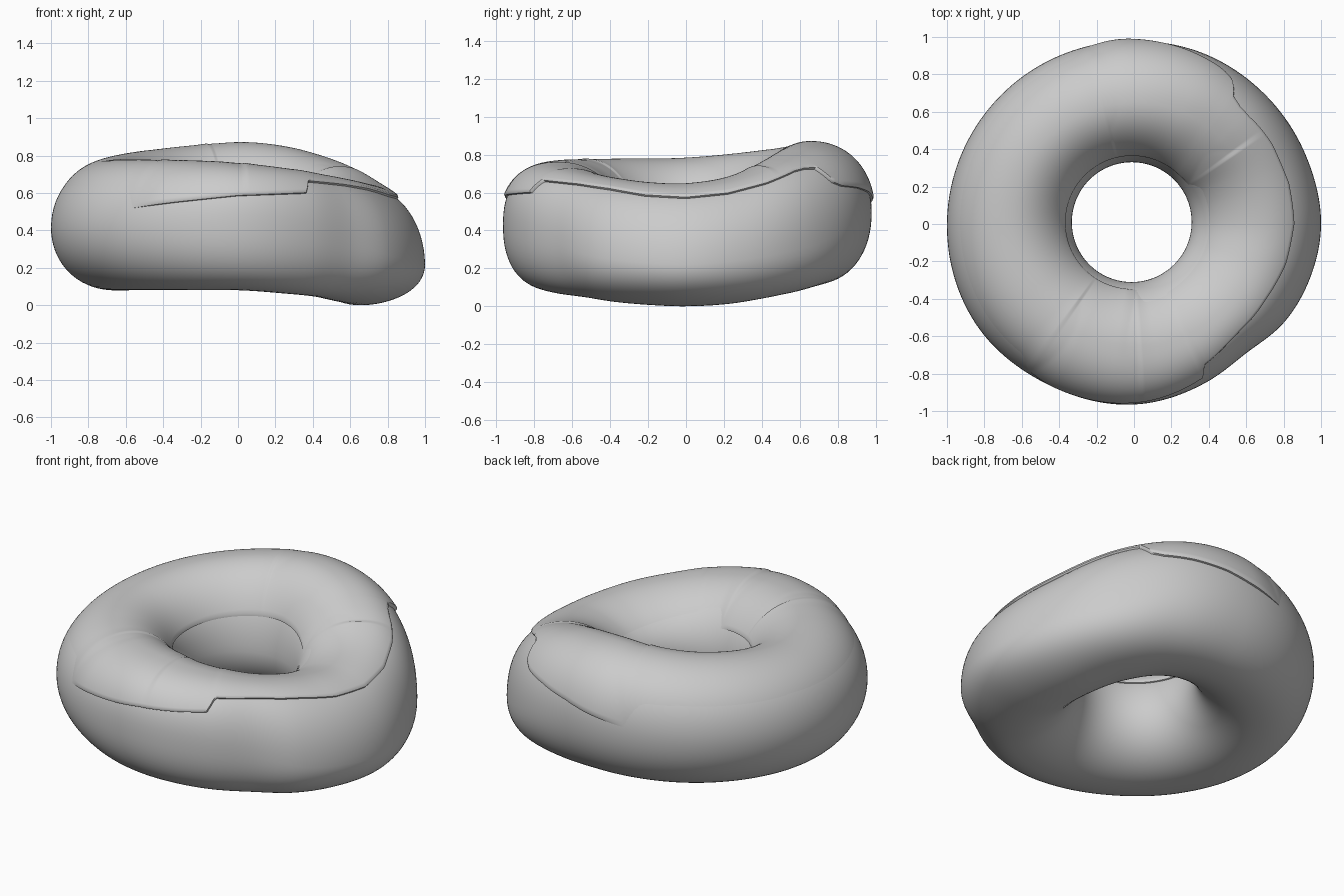
import bpy, math

if "Cube" in bpy.data.objects:
    bpy.data.objects.remove(bpy.data.objects["Cube"])

# angle, outer radius, height of widest point, top, bottom, squareness
SHAPE = [
    (0, 1.00, .22, .645, .00, 2.1), (20, .99, .25, .68, .013, 2.2),
    (45, .985, .33, .775, .06, 2.4), (67, .985, .44, .845, .10, 2.3),
    (90, .98, .50, .87, .115, 2.2), (135, .99, .47, .83, .10, 2.1),
    (180, 1.00, .42, .785, .08, 2.1), (213, 1.00, .42, .78, .08, 2.1),
    (240, .975, .43, .775, .08, 2.2), (270, .965, .44, .76, .08, 2.5),
    (295, .93, .40, .725, .06, 2.5), (311, .915, .34, .695, .045, 2.4),
    (327, .96, .27, .67, .022, 2.2), (343, .985, .235, .65, .007, 2.1)]
# angle, height of the icing's outer edge
EDGE = [(0, .572), (15, .595), (30, .65), (43, .715), (48, .73), (52, .73), (56, .655),
        (60, .635), (70, .625), (82, .60), (90, .57), (110, .51), (180, .50), (232, .515),
        (250, .55), (270, .585), (294, .60), (296.5, .665), (315, .645), (330, .62),
        (345, .585)]
N = 360


def lookup(table, a, smooth):
    """Periodic interpolation of table rows by angle."""
    n = len(table)
    i = max(k for k in range(n) if table[k][0] <= a)

    def row(k):
        r = table[k % n]
        return r[0] + 360 * (k // n), r[1:]
    (a0, p0), (a1, p1), (a2, p2), (a3, p3) = (row(i + d) for d in (-1, 0, 1, 2))
    h = a2 - a1
    t = (a - a1) / h
    out = []
    for w, x, y, z in zip(p0, p1, p2, p3):
        if not smooth:
            out.append(x + (y - x) * t)
            continue
        m1, m2 = (y - w) / (a2 - a0) * h, (z - x) / (a3 - a1) * h
        out.append((2*t**3 - 3*t*t + 1) * x + (t**3 - 2*t*t + t) * m1
                   + (3*t*t - 2*t**3) * y + (t**3 - t*t) * m2)
    return out


def ramp(x, a, b):
    t = min(1, max(0, (x - a) / (b - a)))
    return t * t * (3 - 2 * t)


def section(s, ang, phi):
    """Point (radius, height) of the dough ring's cross-section."""
    ro, zo, zt, zb, n = s
    t = math.radians(ang)
    ri, zi, rm = .32 - .012 * math.cos(t) + .01 * math.sin(t), .40, .655
    c, q = math.cos(phi), math.sin(phi)
    if c < 0:
        n = 2.0
    zs = zo + (zi - zo) * ramp(-c, -1, 1)   # widest height blends outer to inner
    e = 2 / n
    r = rm + ((ro - rm) if c > 0 else (ri - rm) * -1) * math.copysign(abs(c) ** e, c)
    z = zs + ((zt - zs) if q > 0 else (zs - zb)) * math.copysign(abs(q) ** e, q)
    return r, z


def offset_point(s, ang, phi, d):
    r, z = section(s, ang, phi)
    r0, z0 = section(s, ang, phi - .03)
    r1, z1 = section(s, ang, phi + .03)
    dr, dz = r1 - r0, z1 - z0
    l = math.hypot(dr, dz) or 1
    d -= .013 * max(0, math.sin(phi))
    r, z = r + d * dz / l, z - d * dr / l
    t = math.radians(ang)
    return r * math.cos(t), r * math.sin(t), z


def build(name, rings, closed, mat):
    m = len(rings[0])
    verts = [p for ring in rings for p in ring]
    faces = []
    for i in range(N):
        j = (i + 1) % N
        for k in range(m if closed else m - 1):
            l = (k + 1) % m
            faces.append((i*m + k, j*m + k, j*m + l, i*m + l))
    me = bpy.data.meshes.new(name)
    me.from_pydata(verts, [], faces)
    ob = bpy.data.objects.new(name, me)
    bpy.context.collection.objects.link(ob)
    me.materials.append(mat)
    bpy.ops.object.select_all(action='DESELECT')
    ob.select_set(True)
    bpy.context.view_layer.objects.active = ob
    bpy.ops.object.shade_smooth_by_angle(angle=math.radians(45))
    return ob


grey = bpy.data.materials.new("plain_grey")
grey.diffuse_color = (.6, .6, .6, 1)
grey.use_nodes = True
grey.node_tree.nodes["Principled BSDF"].inputs["Base Color"].default_value = grey.diffuse_color

dough, icing = [], []
for i in range(N):
    a = i * 360 / N
    s = lookup(SHAPE, a, True)
    dough.append([offset_point(s, a, 2 * math.pi * k / 72, 0) for k in range(72)])

    # icing: from its wavy outer edge over the top and into the hole
    ro, zo, zt, zb, n = s
    edge = lookup(EDGE, a, False)[0]
    f = min(.999, max(.02, (edge - zo) / (zt - zo)))
    p0 = math.asin(f ** (n / 2))
    p1 = math.radians(153)
    # lip stands proud where visible and sinks into the dough elsewhere
    ho = -.008 + .026 * max(ramp(a, 228, 245), 1 - ramp(a, 92, 112))
    hi = -.008 + .020 * ramp(a, 25, 50) * (1 - ramp(a, 262, 280))
    ring = [offset_point(s, a, p0, -.03), offset_point(s, a, p0, ho * .6)]
    for k in range(49):
        t = k / 48
        p = p0 + .03 + (p1 - p0 - .06) * t
        mid = .013 * math.sin(math.pi * t)
        ring.append(offset_point(s, a, p, max(ho + (hi - ho) * t, mid)
                                 if min(ho, hi) > 0 else
                                 ho + (hi - ho) * t + mid * .7))
    ring += [offset_point(s, a, p1, hi * .6), offset_point(s, a, p1, -.03)]
    icing.append(ring)

build("dough_ring", dough, True, grey)
build("icing", icing, True, grey)
